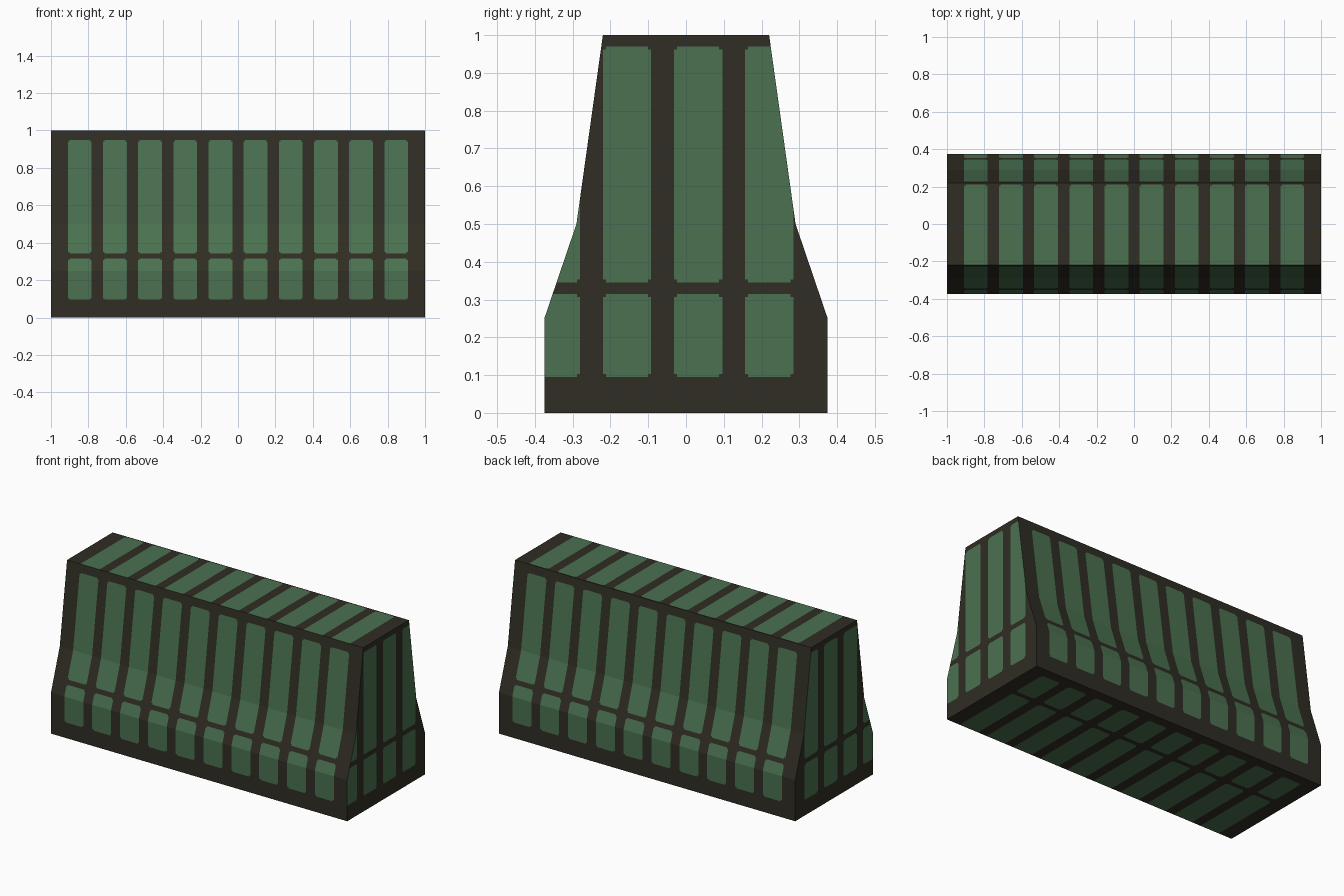
import bpy
import bmesh
from mathutils import Vector

cube = bpy.data.objects.get("Cube")
if cube:
    bpy.data.objects.remove(cube, do_unlink=True)


def make_material(name, rgb):
    mat = bpy.data.materials.new(name)
    mat.use_nodes = True
    mat.diffuse_color = (*rgb, 1)
    bsdf = mat.node_tree.nodes["Principled BSDF"]
    bsdf.inputs["Base Color"].default_value = (*rgb, 1)
    bsdf.inputs["Roughness"].default_value = 0.9
    return mat


PITCH, WIDTH, NOTCH = 0.188, 0.128, 0.008
X, Y, Z = 0, 1, 2

# Panel spans along the length, across the ends and up the walls
columns = [(-0.91 + i * PITCH, -0.91 + i * PITCH + WIDTH) for i in range(10)]
end_columns = [(-0.408 + i * PITCH, -0.408 + i * PITCH + WIDTH) for i in range(4)]
wall_rows = [(0.095, 0.315), (0.342, 0.95)]
end_rows = [(0.095, 0.315), (0.345, 0.97)]
top_rows = [(-0.24, 0.212)]
bottom_rows = [(-0.56, 0.065), (0.095, 0.315)]

# Each region: face test, then the two axes with their spans
regions = [
    (lambda n: abs(n.x) > 0.9, (Y, end_columns), (Z, end_rows)),
    (lambda n: abs(n.y) > 0.9, (X, columns), (Z, wall_rows)),
    (lambda n: n.z > 0.9, (X, columns), (Y, top_rows)),
    (lambda n: n.z < -0.9, (X, columns), (Y, bottom_rows)),
]


def cut(bm, test, axis, value):
    """Slice only the faces of one region with a plane across an axis."""
    faces = [f for f in bm.faces if test(f.normal)]
    geom = set(faces)
    for f in faces:
        geom.update(f.edges)
        geom.update(f.verts)
    normal = Vector((0, 0, 0))
    normal[axis] = 1
    bmesh.ops.bisect_plane(bm, geom=list(geom), dist=1e-5,
                           plane_co=normal * value, plane_no=normal)
    bm.normal_update()


def span_hit(value, spans):
    """0 = outside, 1 = in the notch strip at a panel's rim, 2 = inside."""
    for a, b in spans:
        if a < value < b:
            return 2 if a + NOTCH < value < b - NOTCH else 1
    return 0


# Barrier body: half profile mirrored, then extruded along x
half = [(0.375, 0), (0.375, 0.25), (0.29, 0.5), (0.22, 1)]
profile = half + [(-y, z) for y, z in reversed(half)]
bm = bmesh.new()
base = bm.faces.new([bm.verts.new((-1, y, z)) for y, z in profile])
ext = bmesh.ops.extrude_face_region(bm, geom=[base], use_keep_orig=True)
bmesh.ops.translate(bm, vec=(2, 0, 0),
                    verts=[v for v in ext["geom"] if isinstance(v, bmesh.types.BMVert)])
bmesh.ops.recalc_face_normals(bm, faces=bm.faces)
bm.normal_update()

# Split the end caps at the profile bends so every piece is convex
for y, z in half[1:3]:
    cut(bm, regions[0][0], Z, z)

# Inlay the painted panels with clipped corners
for test, (ax_u, spans_u), (ax_v, spans_v) in regions:
    for axis, spans in ((ax_u, spans_u), (ax_v, spans_v)):
        for a, b in spans:
            for value in (a, a + NOTCH, b - NOTCH, b):
                cut(bm, test, axis, value)
    for f in bm.faces:
        if test(f.normal):
            c = f.calc_center_median()
            u, v = span_hit(c[ax_u], spans_u), span_hit(c[ax_v], spans_v)
            f.material_index = 1 if u and v and u + v > 2 else 0

mesh = bpy.data.meshes.new("barrier")
bm.to_mesh(mesh)
bm.free()
mesh.materials.append(make_material("dark olive frame", (0.029, 0.026, 0.017)))
mesh.materials.append(make_material("muted green panel", (0.069, 0.165, 0.081)))
barrier = bpy.data.objects.new("barrier", mesh)
bpy.context.collection.objects.link(barrier)
